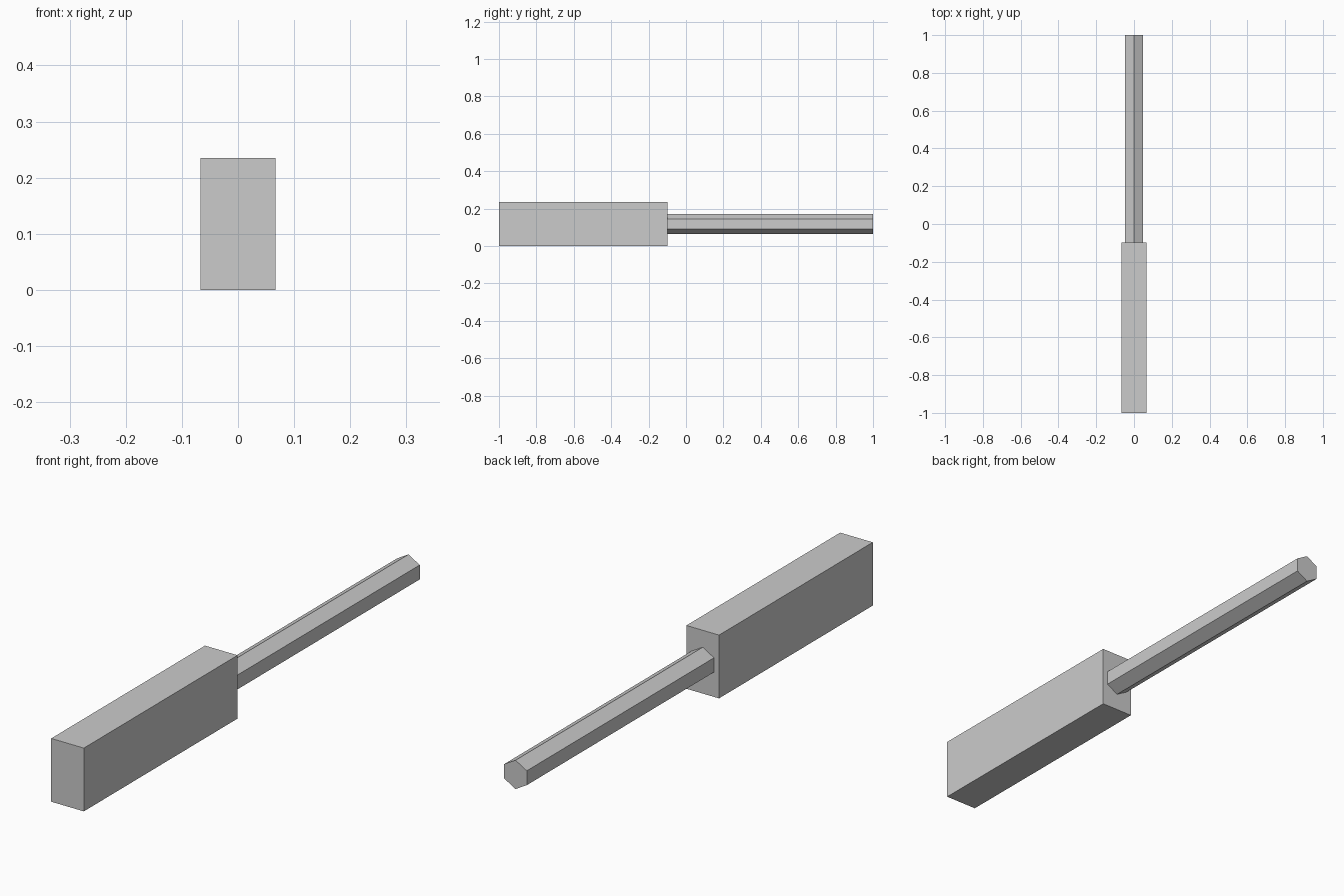
import bpy
from math import pi

cube = bpy.data.objects.get("Cube")
if cube:
    bpy.data.objects.remove(cube, do_unlink=True)

# Shared material
GREY = (0.6, 0.6, 0.6, 1)
grey = bpy.data.materials.new("light_grey")
grey.use_nodes = True
grey.diffuse_color = GREY
grey.node_tree.nodes["Principled BSDF"].inputs["Base Color"].default_value = GREY

HALF_LENGTH = 1.0
JOINT_Y = -0.098
BODY_WIDTH, BODY_HEIGHT = 0.134, 0.235
ROD_RADIUS = 0.0535


def finish(name):
    part = bpy.context.object
    part.name = name
    part.data.materials.append(grey)
    bpy.ops.object.transform_apply(location=False, rotation=True, scale=True)


# Rectangular body at the front
bpy.ops.mesh.primitive_cube_add(
    size=1, location=(0, (JOINT_Y - HALF_LENGTH) / 2, BODY_HEIGHT / 2))
bpy.context.object.scale = (BODY_WIDTH, JOINT_Y + HALF_LENGTH, BODY_HEIGHT)
finish("body")

# Six-sided rod running backward, with one edge pointing up
bpy.ops.mesh.primitive_cylinder_add(
    vertices=6, radius=ROD_RADIUS, depth=HALF_LENGTH - JOINT_Y,
    location=(0, (HALF_LENGTH + JOINT_Y) / 2, BODY_HEIGHT / 2 + 0.001),
    rotation=(pi / 2, 0, 0))
finish("rod")
